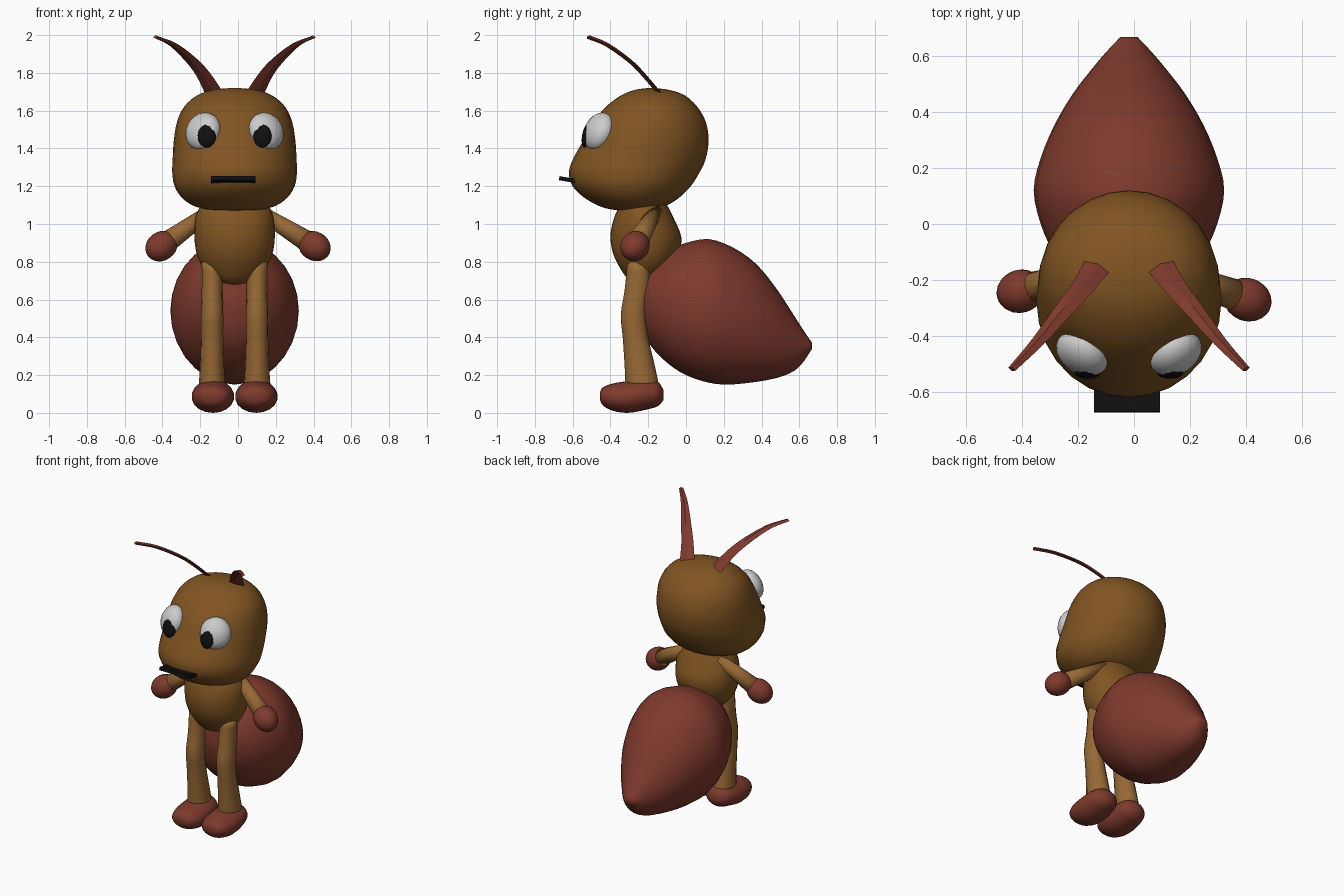
import bpy, bmesh, math
from mathutils import Vector, Matrix

if "Cube" in bpy.data.objects:
    bpy.data.objects.remove(bpy.data.objects["Cube"])

MID = -0.018  # symmetry plane of the figure


def material(name, rgb):
    m = bpy.data.materials.new(name)
    m.diffuse_color = (*rgb, 1)
    m.use_nodes = True
    m.node_tree.nodes["Principled BSDF"].inputs["Base Color"].default_value = m.diffuse_color
    return m


BROWN = material("brown", (0.22, 0.09, 0.016))
TAN = material("tan", (0.31, 0.14, 0.036))
RED = material("red", (0.21, 0.042, 0.026))
WHITE = material("white", (0.8, 0.8, 0.8))
BLACK = material("black", (0.005, 0.005, 0.005))


def finish(name, bm, mat, smooth=True):
    bmesh.ops.recalc_face_normals(bm, faces=bm.faces[:])
    me = bpy.data.meshes.new(name)
    bm.to_mesh(me)
    bm.free()
    me.materials.append(mat)
    for p in me.polygons:
        p.use_smooth = smooth
    ob = bpy.data.objects.new(name, me)
    bpy.context.collection.objects.link(ob)
    return ob


def skin(bm, rings):
    rings = [[bm.verts.new(p) for p in r] for r in rings]
    n = len(rings[0])
    for a, b in zip(rings, rings[1:]):
        for i in range(n):
            j = (i + 1) % n
            bm.faces.new((a[i], a[j], b[j], b[i]))
    bm.faces.new(rings[0])
    bm.faces.new(rings[-1])


def resample(rows, steps=3):
    # Catmull-Rom curve through the section rows
    v = [Vector(r) for r in rows]
    v = [v[0] * 2 - v[1]] + v + [v[-1] * 2 - v[-2]]
    out = []
    for p0, p1, p2, p3 in zip(v, v[1:], v[2:], v[3:]):
        for s in range(steps):
            t = s / steps
            out.append(0.5 * (2 * p1 + (p2 - p0) * t + (2 * p0 - 5 * p1 + 4 * p2 - p3) * t * t
                              + (3 * p1 - p0 - 3 * p2 + p3) * t ** 3))
    return out + [v[-2]]


def loft(name, rows, mat, x=MID, n=28):
    # each row: side-outline points (y, z) and (y, z), then half width
    rings = []
    for ya, za, yb, zb, w in resample(rows):
        ring = []
        for i in range(n):
            a = 2 * math.pi * i / n
            c = math.cos(a)
            ring.append((x + w * math.sin(a), (ya + yb) / 2 + (yb - ya) / 2 * c,
                         (za + zb) / 2 + (zb - za) / 2 * c))
        rings.append(ring)
    bm = bmesh.new()
    skin(bm, rings)
    return finish(name, bm, mat)


def level(rows):
    # horizontal sections: z, front y, back y, half width
    return [(f, z, b, z, w) for z, f, b, w in rows]


def ball(name, loc, radii, mat, rot=Matrix.Identity(4)):
    bm = bmesh.new()
    bmesh.ops.create_uvsphere(bm, u_segments=20, v_segments=12, radius=1)
    bmesh.ops.transform(bm, verts=bm.verts[:],
                        matrix=Matrix.Translation(loc) @ rot @ Matrix.Diagonal((*radii, 1)))
    return finish(name, bm, mat)


# Head, thorax and pointed abdomen
loft("head", level([
    (1.072, -0.36, -0.24, 0.10), (1.082, -0.42, -0.17, 0.17), (1.10, -0.47, -0.10, 0.225),
    (1.14, -0.54, -0.035, 0.28), (1.20, -0.60, 0.025, 0.318), (1.27, -0.62, 0.07, 0.33),
    (1.34, -0.60, 0.103, 0.328), (1.44, -0.545, 0.12, 0.322), (1.54, -0.49, 0.105, 0.305),
    (1.62, -0.425, 0.06, 0.268), (1.68, -0.345, -0.005, 0.20), (1.71, -0.27, -0.09, 0.115),
    (1.72, -0.20, -0.17, 0.02)]), BROWN)
loft("thorax", level([
    (0.68, -0.25, -0.22, 0.02), (0.70, -0.30, -0.16, 0.09), (0.76, -0.345, -0.09, 0.16),
    (0.84, -0.385, -0.04, 0.20), (0.93, -0.40, -0.025, 0.213), (1.02, -0.385, -0.06, 0.21),
    (1.10, -0.35, -0.10, 0.18), (1.18, -0.30, -0.15, 0.13)]), BROWN)
loft("abdomen", [
    (-0.25, 0.64, -0.255, 0.57, 0.04), (-0.23, 0.74, -0.235, 0.46, 0.14),
    (-0.17, 0.80, -0.19, 0.36, 0.21), (-0.10, 0.86, -0.10, 0.265, 0.27),
    (0.0, 0.90, 0.0, 0.20, 0.315), (0.12, 0.92, 0.12, 0.16, 0.34),
    (0.25, 0.875, 0.22, 0.15, 0.315), (0.37, 0.79, 0.34, 0.16, 0.265),
    (0.47, 0.67, 0.46, 0.18, 0.20), (0.55, 0.55, 0.55, 0.21, 0.135),
    (0.62, 0.44, 0.61, 0.255, 0.08), (0.668, 0.37, 0.668, 0.34, 0.03)], RED)

# Mouth plate
bm = bmesh.new()
bmesh.ops.create_cube(bm, size=1)
bmesh.ops.transform(bm, verts=bm.verts[:], matrix=Matrix.Translation((-0.025, -0.622, 1.234))
                    @ Matrix.Rotation(math.radians(-10), 4, 'X') @ Matrix.Diagonal((0.235, 0.1, 0.022, 1)))
finish("mouth", bm, BLACK, False)

for side, s in (("left", -1), ("right", 1)):
    # Leg and foot
    loft(side + "_leg", level([
        (0.13, -0.32, -0.14, 0.072), (0.25, -0.325, -0.165, 0.064), (0.40, -0.335, -0.20, 0.059),
        (0.52, -0.345, -0.21, 0.059), (0.65, -0.325, -0.19, 0.055),
        (0.80, -0.31, -0.19, 0.055)]), TAN, MID + s * 0.119, 16)
    loft(side + "_foot", [
        (-0.456, 0.11, -0.456, 0.07, 0.03), (-0.44, 0.135, -0.44, 0.04, 0.07),
        (-0.39, 0.155, -0.39, 0.012, 0.10), (-0.31, 0.168, -0.31, 0.0, 0.113),
        (-0.22, 0.178, -0.22, 0.015, 0.107), (-0.15, 0.165, -0.15, 0.035, 0.083),
        (-0.118, 0.12, -0.118, 0.07, 0.03)], RED, MID + s * 0.115, 18)

    # Arm: tapered tube from shoulder to hand
    hand = Vector((s * 0.405, -0.255 - s * 0.015, 0.883))
    shoulder = Vector((MID + s * 0.125, -0.16, 1.07))
    axis = hand - shoulder
    turn = axis.to_track_quat('Z', 'Y').to_matrix().to_4x4()
    bm = bmesh.new()
    bmesh.ops.create_cone(bm, cap_ends=True, segments=16, radius1=0.036, radius2=0.06,
                          depth=axis.length,
                          matrix=Matrix.Translation((hand + shoulder) / 2) @ turn)
    finish(side + "_arm", bm, TAN)
    ball(side + "_hand", hand, (0.077, 0.077, 0.09), RED, turn)

    # Eye with pupil
    tilt = Matrix.Rotation(s * math.radians(32), 4, 'Z') @ Matrix.Rotation(math.radians(-22), 4, 'X')
    ball(side + "_eye", (MID + s * 0.167, -0.462, 1.49), (0.10, 0.068, 0.104), WHITE, tilt)
    ball(side + "_pupil", (MID + s * 0.147, -0.528, 1.468), (0.049, 0.022, 0.064), BLACK,
         Matrix.Rotation(math.radians(-10), 4, 'X'))

    # Antenna: flat tapering blade
    rings = []
    for x, y, z, w in resample([
            (0.107, -0.14, 1.69, 0.05), (0.165, -0.225, 1.79, 0.04), (0.227, -0.30, 1.865, 0.034),
            (0.325, -0.42, 1.95, 0.023), (0.418, -0.518, 1.99, 0.014)]):
        wide = Vector((-s * 0.9, -0.4, 0.2)).normalized() * w
        thin = Vector((0, 0.6, 0.8)) * 0.011
        c = Vector((MID + s * x, y, z))
        rings.append([c + wide, c + thin, c - wide, c - thin])
    bm = bmesh.new()
    skin(bm, rings)
    finish(side + "_antenna", bm, RED, False)
